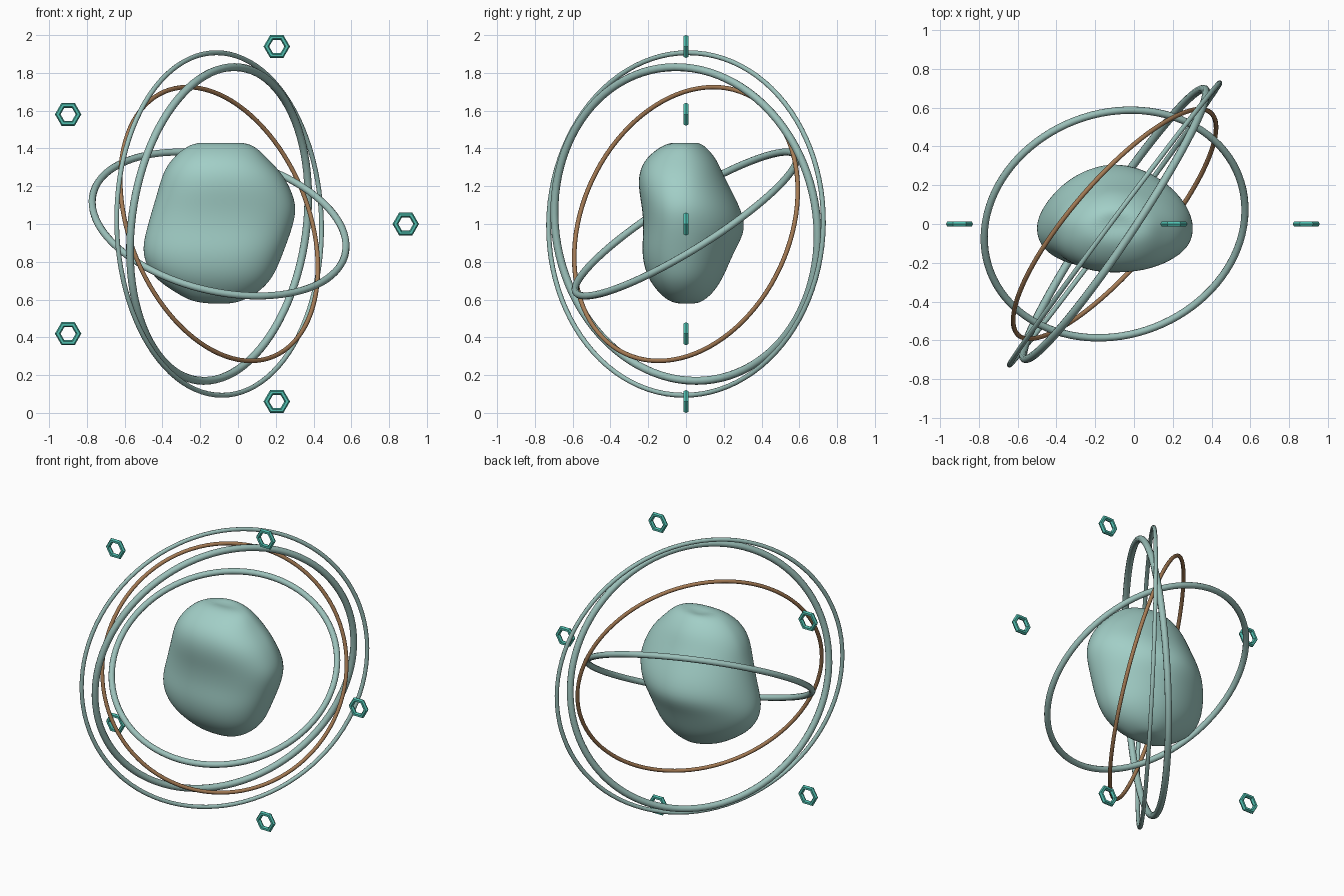
import bpy, bmesh, math
from mathutils import Vector

if "Cube" in bpy.data.objects:
    bpy.data.objects.remove(bpy.data.objects["Cube"])

CENTRE = Vector((-0.1, 0, 1.0))


def material(name, rgba):
    m = bpy.data.materials.new(name)
    m.diffuse_color = rgba
    m.use_nodes = True
    m.node_tree.nodes["Principled BSDF"].inputs["Base Color"].default_value = m.diffuse_color
    return m


stone = material("pale_teal", (0.36, 0.62, 0.57, 1))
metal = material("grey_teal", (0.33, 0.53, 0.49, 1))
bronze = material("bronze", (0.38, 0.20, 0.09, 1))
green = material("bright_teal", (0.08, 0.52, 0.43, 1))


def torus(name, loc, axis, major, minor, segs, sides, mat):
    bpy.ops.mesh.primitive_torus_add(major_radius=major, minor_radius=minor,
                                     major_segments=segs, minor_segments=sides)
    o = bpy.context.object
    o.name = name
    o.rotation_mode = 'QUATERNION'
    o.rotation_quaternion = Vector(axis).to_track_quat('Z', 'Y')
    o.location = loc
    o.data.materials.append(mat)
    return o


# Tilted orbit rings: name, axis, radius, tube radius, material
rings = [
    ("inner_ring", (0.20, -0.517, 0.83), 0.686, 0.019, metal),
    ("bronze_ring", (0.724, -0.625, 0.293), 0.758, 0.012, bronze),
    ("thick_ring", (0.826, -0.553, -0.115), 0.836, 0.021, metal),
    ("outer_ring", (0.802, -0.598, 0.02), 0.907, 0.013, metal),
]
for name, axis, R, r, mat in rings:
    torus(name, CENTRE, axis, R, r, 96, 10, mat)
    bpy.ops.object.shade_smooth_by_angle(angle=math.radians(40))

# Five hexagonal nuts spaced around the rings in the front plane
for i in range(5):
    a = math.radians(72 * i)
    loc = CENTRE + 0.988 * Vector((math.cos(a), 0, math.sin(a)))
    nut = torus(f"hex_link_{i + 1}", loc, (0, 0, 1), 0.055, 0.015, 6, 6, green)
    nut.rotation_mode = 'XYZ'
    nut.rotation_euler = (math.pi / 2, 0, 0)

# Boulder core: cross-sections as z, left, right, front, back
rows = [
    (0.580, -0.17, -0.03, -0.05, 0.06),
    (0.592, -0.25, 0.02, -0.09, 0.09),
    (0.63, -0.32, 0.10, -0.14, 0.14),
    (0.70, -0.43, 0.175, -0.195, 0.19),
    (0.78, -0.49, 0.215, -0.225, 0.225),
    (0.87, -0.51, 0.25, -0.235, 0.265),
    (0.97, -0.487, 0.287, -0.225, 0.322),
    (1.08, -0.455, 0.316, -0.232, 0.293),
    (1.18, -0.425, 0.285, -0.252, 0.24),
    (1.27, -0.40, 0.235, -0.252, 0.195),
    (1.35, -0.35, 0.155, -0.215, 0.16),
    (1.415, -0.27, 0.09, -0.13, 0.10),
    (1.434, -0.20, 0.02, -0.07, 0.06),
]
N, CX, CY = 28, -0.1, -0.02
bm = bmesh.new()
loops = []
for z, x0, x1, y0, y1 in rows:
    loop = []
    for k in range(N):
        a = 2 * math.pi * k / N
        c, s = math.cos(a), math.sin(a)
        p = 2 / (2.3 if s < 0 else 1.85)      # fuller front, tapered back
        dx = (x1 - CX if c > 0 else CX - x0) * math.copysign(abs(c) ** p, c)
        dy = (y1 - CY if s > 0 else CY - y0) * math.copysign(abs(s) ** p, s)
        loop.append(bm.verts.new((CX + dx, CY + dy, z)))
    loops.append(loop)
for lo, hi in zip(loops, loops[1:]):
    for k in range(N):
        j = (k + 1) % N
        bm.faces.new((lo[k], lo[j], hi[j], hi[k]))
bottom = bm.verts.new((CX, 0, 0.578))
top = bm.verts.new((CX, 0, 1.422))
for k in range(N):
    j = (k + 1) % N
    bm.faces.new((loops[0][j], loops[0][k], bottom))
    bm.faces.new((loops[-1][k], loops[-1][j], top))
me = bpy.data.meshes.new("boulder_core")
bm.to_mesh(me)
bm.free()
for f in me.polygons:
    f.use_smooth = True
core = bpy.data.objects.new("boulder_core", me)
bpy.context.collection.objects.link(core)
me.materials.append(stone)
sub = core.modifiers.new("smooth", 'SUBSURF')
sub.levels = sub.render_levels = 2
